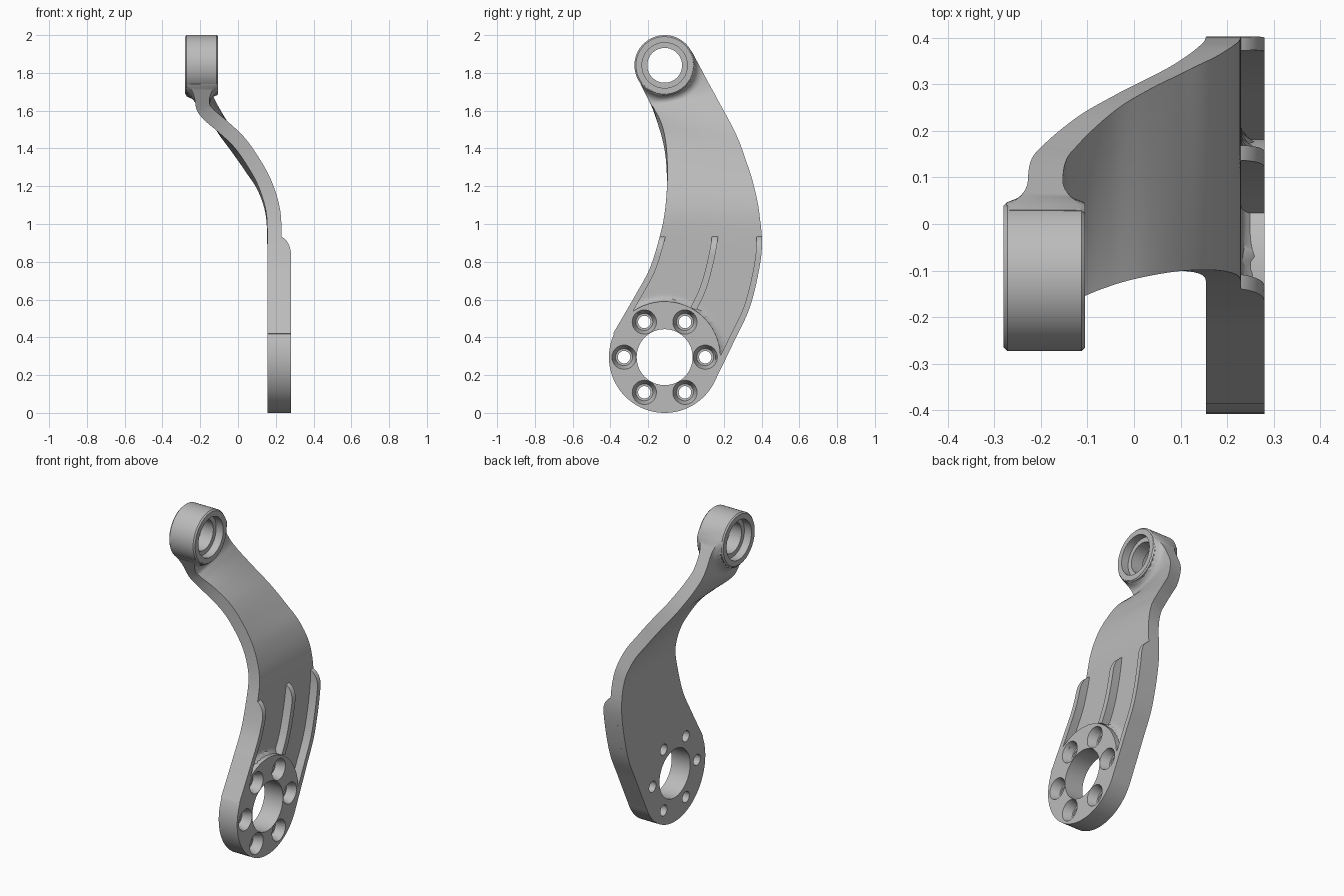
import bpy, bmesh, math
from mathutils import Vector

cube = bpy.data.objects.get("Cube")
if cube:
    bpy.data.objects.remove(cube, do_unlink=True)

metal = bpy.data.materials.new("light_grey_metal")
metal.use_nodes = True
GREY = (0.5, 0.5, 0.5, 1)
metal.diffuse_color = GREY
metal.node_tree.nodes["Principled BSDF"].inputs["Base Color"].default_value = GREY

BASE = Vector((-0.113, 0.295))      # centre of the mounting flange (y, z)
BOSS = Vector((-0.113, 1.84))       # centre of the bearing eye (y, z)
BASE_R, BOSS_R, HALF = 0.295, 0.16, 0.0375
BACK, TOP = 0.155, 0.28

# Cross-sections of the arm: inner edge y, z, outer edge y, z, middle x
STATIONS = [
    (-.386, .42, .143, .148, .193), (-.27, .62, .26, .39, .193),
    (-.19, .77, .345, .58, .193), (-.135, .95, .4, .85, .193),
    (-.11, 1.08, .388, 1.05, .184), (-.1, 1.22, .357, 1.19, .14),
    (-.103, 1.345, .32, 1.3, .07), (-.115, 1.44, .285, 1.4, 0),
    (-.135, 1.515, .237, 1.51, -.08), (-.162, 1.58, .172, 1.64, -.155),
    (-.185, 1.63, .125, 1.735, -.187), (-.24, 1.74, .03, 1.915, -.19)]
LAST = len(STATIONS) - 1


def section(t):
    """Smoothly interpolated cross-section at station t."""
    i = max(0, min(int(t), LAST - 1))
    f = t - i
    rows = [STATIONS[max(0, min(k, LAST))] for k in range(i - 1, i + 3)]
    return [b + f * (c - a + f * (2 * a - 5 * b + 4 * c - d + f * (3 * (b - c) + d - a))
                     / 1) / 2 for a, b, c, d in zip(*rows)]


def arm_point(t, u):
    yi, zi, yo, zo, x = section(t)
    return Vector((min(x, BACK + HALF), yi + u * (yo - yi), zi + u * (zo - zi)))


def arm_normal(t, u):
    e = 0.01
    along = arm_point(min(t + e, LAST), u) - arm_point(max(t - e, 0), u)
    across = arm_point(t, u + e) - arm_point(t, u - e)
    n = across.cross(along).normalized()
    return n if n.x > 0 else -n


def fillet(p, centre, radius, size):
    """Height of a concave fillet around a round part."""
    d = size - ((Vector((p.y, p.z)) - centre).length - radius)
    d = max(0, min(d, size))
    return size - math.sqrt(size * size - d * d)


def finish(name, bm):
    bmesh.ops.recalc_face_normals(bm, faces=bm.faces)
    mesh = bpy.data.meshes.new(name)
    bm.to_mesh(mesh)
    bm.free()
    mesh.materials.append(metal)
    obj = bpy.data.objects.new(name, mesh)
    bpy.context.collection.objects.link(obj)
    return obj


def slab(name, t0, t1, u0, u1, nt, nu, surfaces):
    """Closed slab between the two surfaces, gridded along and across the arm."""
    bm = bmesh.new()
    grids = [[], []]
    for i in range(nt + 1):
        rows = [[], []]
        for j in range(nu + 1):
            pair = surfaces(t0 + (t1 - t0) * i / nt, u0 + (u1 - u0) * j / nu)
            for row, co in zip(rows, pair):
                row.append(bm.verts.new(co))
        for grid, row in zip(grids, rows):
            grid.append(row)
    low, high = grids
    for g in grids:
        for i in range(nt):
            for j in range(nu):
                bm.faces.new((g[i][j], g[i + 1][j], g[i + 1][j + 1], g[i][j + 1]))
    for j in (0, nu):
        for i in range(nt):
            bm.faces.new((low[i][j], low[i + 1][j], high[i + 1][j], high[i][j]))
    for i in (0, nt):
        for j in range(nu):
            bm.faces.new((low[i][j], low[i][j + 1], high[i][j + 1], high[i][j]))
    return finish(name, bm)


def lathe(name, centre, profile, n=96):
    """Solid turned about an x axis from a closed (radius, x) profile."""
    bm = bmesh.new()
    rings = []
    for k in range(n):
        a = math.tau * k / n
        rings.append([bm.verts.new((x, centre.x + r * math.cos(a), centre.y + r * math.sin(a)))
                      for r, x in profile])
    m = len(profile)
    for k in range(n):
        a, b = rings[k], rings[(k + 1) % n]
        for j in range(m):
            bm.faces.new((a[j], a[(j + 1) % m], b[(j + 1) % m], b[j]))
    return finish(name, bm)


def cut(obj, centre, r0, r1, x0, x1, n=64):
    """Drill a round or tapered hole along x."""
    bpy.ops.mesh.primitive_cone_add(vertices=n, radius1=r0, radius2=r1, depth=x1 - x0,
                                    location=((x0 + x1) / 2, centre.x, centre.y),
                                    rotation=(0, math.pi / 2, 0))
    tool = bpy.context.object
    tool.hide_render = True
    mod = obj.modifiers.new("hole", 'BOOLEAN')
    mod.operation, mod.solver, mod.object = 'DIFFERENCE', 'EXACT', tool
    bpy.context.view_layer.objects.active = obj
    bpy.ops.object.modifier_apply(modifier=mod.name)
    bpy.data.objects.remove(tool, do_unlink=True)


# Curved arm, thickened where it meets the eye and the flange
def arm_surfaces(t, u):
    p, n = arm_point(t, u), arm_normal(t, u)
    flare = min(fillet(p, BOSS, BOSS_R, 0.05), 0.047)
    step = min(fillet(p, BASE, BASE_R, 0.03), 0.029)
    return p - n * (HALF + flare), p + n * (HALF + flare + step)


arm = slab("arm", 0, LAST, 0, 1, 132, 48, arm_surfaces)
cut(arm, BASE, 0.27, 0.27, 0, 0.5, 96)
cut(arm, BOSS, 0.15, 0.15, -0.5, 0.1, 96)


# Stiffening ribs with rounded ends
def rib_surfaces(t, u):
    p = arm_point(t, u)
    f = max(0, min((p.z - 0.84) / 0.1, 1))
    top = 0.2 + (TOP - 0.2) * math.sqrt(1 - f * f)
    return Vector((0.19, p.y, p.z)), Vector((max(top, 0.2), p.y, p.z))


for name, start, u0, u1 in (("inner_rib", 0, 0, 0.055), ("middle_rib", 1.3, 0.5, 0.56),
                            ("outer_rib", 0, 0.945, 1)):
    slab(name, start, 3.7, u0, u1, 90, 2, rib_surfaces)

# Mounting flange with centre bore and six countersunk bolt holes
flange = lathe("mounting_flange", BASE, [(0.148, BACK), (BASE_R, BACK), (BASE_R, TOP), (0.148, TOP)])
for k in range(6):
    a = math.tau * k / 6
    spot = BASE + 0.215 * Vector((math.cos(a), math.sin(a)))
    cut(flange, spot, 0.033, 0.033, 0.1, 0.35, 32)
    cut(flange, spot, 0.045, 0.066, 0.225, 0.285, 32)

# Bearing eye with a chamfered rim and a seat on each side
half = [(0.12, -0.04), (0.12, -0.0875), (0.152, -0.0875), (BOSS_R, -0.0795)]
side = [(0.092, -0.04)] + half
lathe("bearing_eye", BOSS, [(r, x - 0.1925) for r, x in side + [(r, -x) for r, x in side[::-1]]])

for obj in bpy.context.scene.objects:
    obj.select_set(obj.type == 'MESH')
bpy.context.view_layer.objects.active = arm
bpy.ops.object.shade_smooth_by_angle(angle=math.radians(30))
